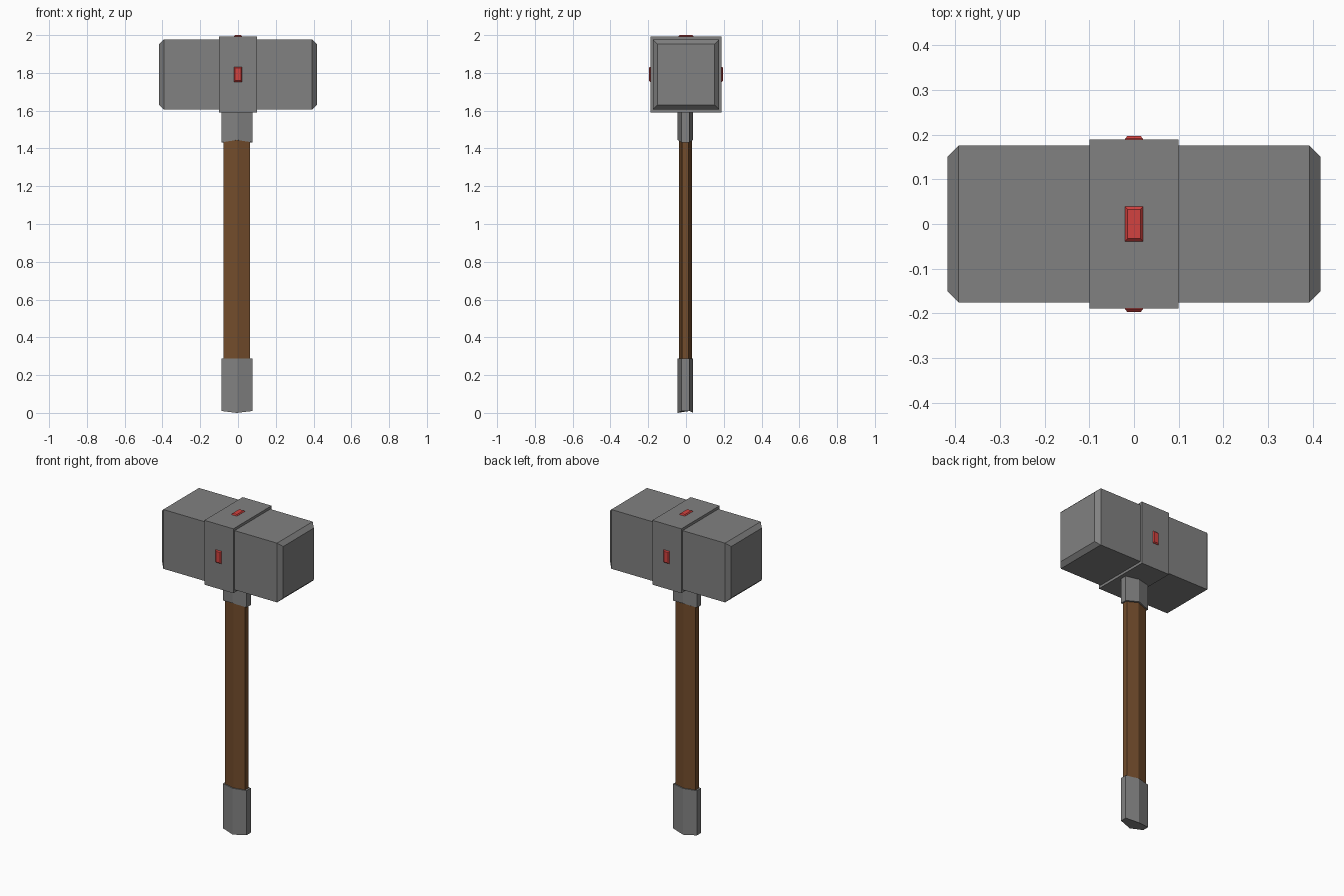
import bpy, math
from mathutils import Matrix, Vector

if "Cube" in bpy.data.objects:
    bpy.data.objects.remove(bpy.data.objects["Cube"])


def loft(name, rings, color, matrix=Matrix()):
    """Closed mesh skinned through rings of equal point count."""
    n = len(rings[0])
    verts = [matrix @ Vector(p) for ring in rings for p in ring]
    faces = [[k * n + i, k * n + (i + 1) % n, (k + 1) * n + (i + 1) % n, (k + 1) * n + i]
             for k in range(len(rings) - 1) for i in range(n)]
    last = (len(rings) - 1) * n
    faces += [list(range(n))[::-1], list(range(last, last + n))]
    mesh = bpy.data.meshes.new(name)
    mesh.from_pydata(verts, [], faces)
    mesh.update()
    obj = bpy.data.objects.new(name, mesh)
    bpy.context.collection.objects.link(obj)
    mat = bpy.data.materials.get(color[0]) or bpy.data.materials.new(color[0])
    mat.diffuse_color = color[1]
    mat.use_nodes = True
    mat.node_tree.nodes["Principled BSDF"].inputs["Base Color"].default_value = mat.diffuse_color
    mesh.materials.append(mat)
    return obj


def rect(hx, hy, z):
    return [(-hx, -hy, z), (hx, -hy, z), (hx, hy, z), (-hx, hy, z)]


def hexagon(hx, hy, z, edge_lift=0.0):
    """Flattened hexagon; edge_lift raises the four outer corners."""
    ring = []
    for i in range(6):
        a = math.radians(30 + 60 * i)
        outer = abs(math.cos(a)) > 0.1
        ring.append((-0.006 + hx * math.cos(a) / math.cos(math.pi / 6),
                     -0.003 + hy * math.sin(a), z + (edge_lift if outer else 0)))
    return ring


METAL = ("dark_metal", (0.22, 0.22, 0.22, 1))
WOOD = ("wood", (0.17, 0.073, 0.025, 1))
RED = ("red", (0.65, 0.055, 0.05, 1))
HEAD_Z = 1.792

# Hammer head with chamfered ends, lofted along x
along_x = Matrix.Translation((0, 0, HEAD_Z)) @ Matrix.Rotation(math.pi / 2, 4, 'Y')
loft("hammer_head", [rect(0.161, 0.151, -0.418), rect(0.185, 0.176, -0.393),
                     rect(0.185, 0.176, 0.393), rect(0.161, 0.151, 0.418)], METAL, along_x)

# Raised band around the middle of the head
loft("head_band", [rect(0.201, 0.189, -0.1), rect(0.201, 0.189, 0.1)], METAL, along_x)

# Bevelled studs on the top, front and back of the band
for side, angle, reach in (("top", 0, 0.208), ("front", 90, 0.197), ("back", -90, 0.197)):
    m = Matrix.Translation((0, 0, HEAD_Z)) @ Matrix.Rotation(math.radians(angle), 4, 'X')
    base = reach - 0.006
    loft(side + "_stud", [rect(0.02, 0.039, base - 0.01), rect(0.02, 0.039, base),
                          rect(0.015, 0.033, reach)], RED, m)

# Flattened six-sided handle with metal collar and pommel
loft("handle", [hexagon(0.07, 0.035, 0.1), hexagon(0.07, 0.035, 1.65)], WOOD)
loft("collar", [hexagon(0.082, 0.041, 1.445, -0.013), hexagon(0.082, 0.041, 1.65)], METAL)
loft("pommel", [hexagon(0.082, 0.041, 0.0, 0.01), hexagon(0.082, 0.041, 0.289)], METAL)
